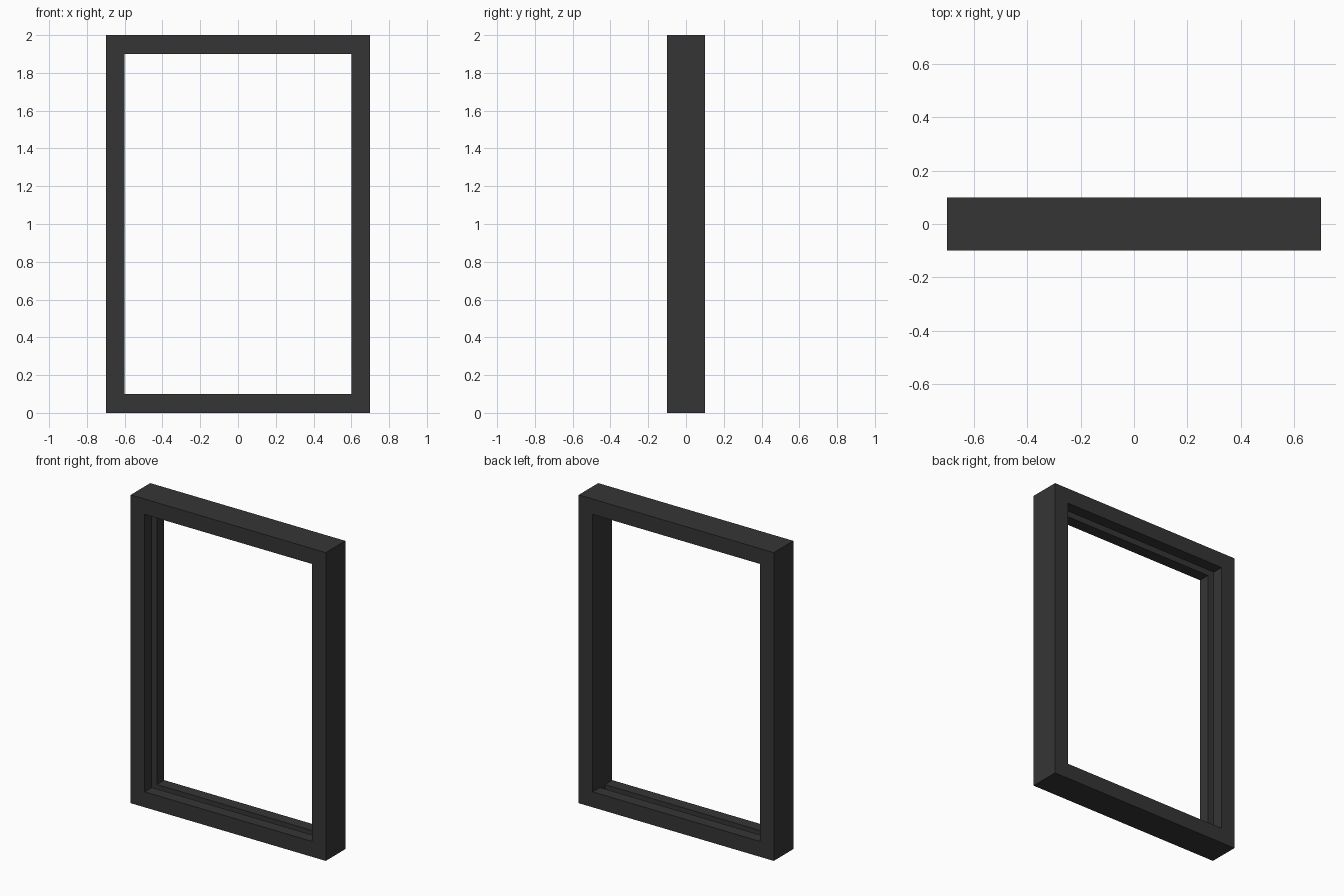
import bpy

cube = bpy.data.objects.get("Cube")
if cube:
    bpy.data.objects.remove(cube, do_unlink=True)

HALF_W, HEIGHT, HALF_D = 0.7, 2.0, 0.1
BORDER = 0.1                       # width of the frame members
GROOVE_W, GROOVE_D = 0.05, 0.05    # pane channel


def box(name, low, high):
    """Axis-aligned box between two corners."""
    bpy.ops.mesh.primitive_cube_add(size=1)
    obj = bpy.context.object
    obj.name = obj.data.name = name
    for v in obj.data.vertices:
        v.co = [h if c > 0 else l for c, l, h in zip(v.co, low, high)]
    return obj


def cut(target, cutter):
    """Subtract the cutter from the target and discard it."""
    mod = target.modifiers.new("cut", "BOOLEAN")
    mod.operation = "DIFFERENCE"
    mod.solver = "EXACT"
    mod.object = cutter
    bpy.context.view_layer.objects.active = target
    bpy.ops.object.modifier_apply(modifier=mod.name)
    bpy.data.objects.remove(cutter, do_unlink=True)


# Charcoal finish
charcoal = bpy.data.materials.new("charcoal")
charcoal.use_nodes = True
color = (0.036, 0.036, 0.036, 1)
charcoal.diffuse_color = color
charcoal.node_tree.nodes["Principled BSDF"].inputs["Base Color"].default_value = color

# Outer block of the frame
frame = box("window_frame", (-HALF_W, -HALF_D, 0), (HALF_W, HALF_D, HEIGHT))

# Opening right through the block
inner = HALF_W - BORDER
cut(frame, box("opening", (-inner, -2 * HALF_D, BORDER),
               (inner, 2 * HALF_D, HEIGHT - BORDER)))

# Pane channel in the sill, the head and one jamb; the other jamb is plain
cut(frame, box("pane_channel",
               (-inner - GROOVE_D, -GROOVE_W / 2, BORDER - GROOVE_D),
               (inner, GROOVE_W / 2, HEIGHT - BORDER + GROOVE_D)))

frame.data.materials.clear()
frame.data.materials.append(charcoal)
for face in frame.data.polygons:
    face.material_index = 0
